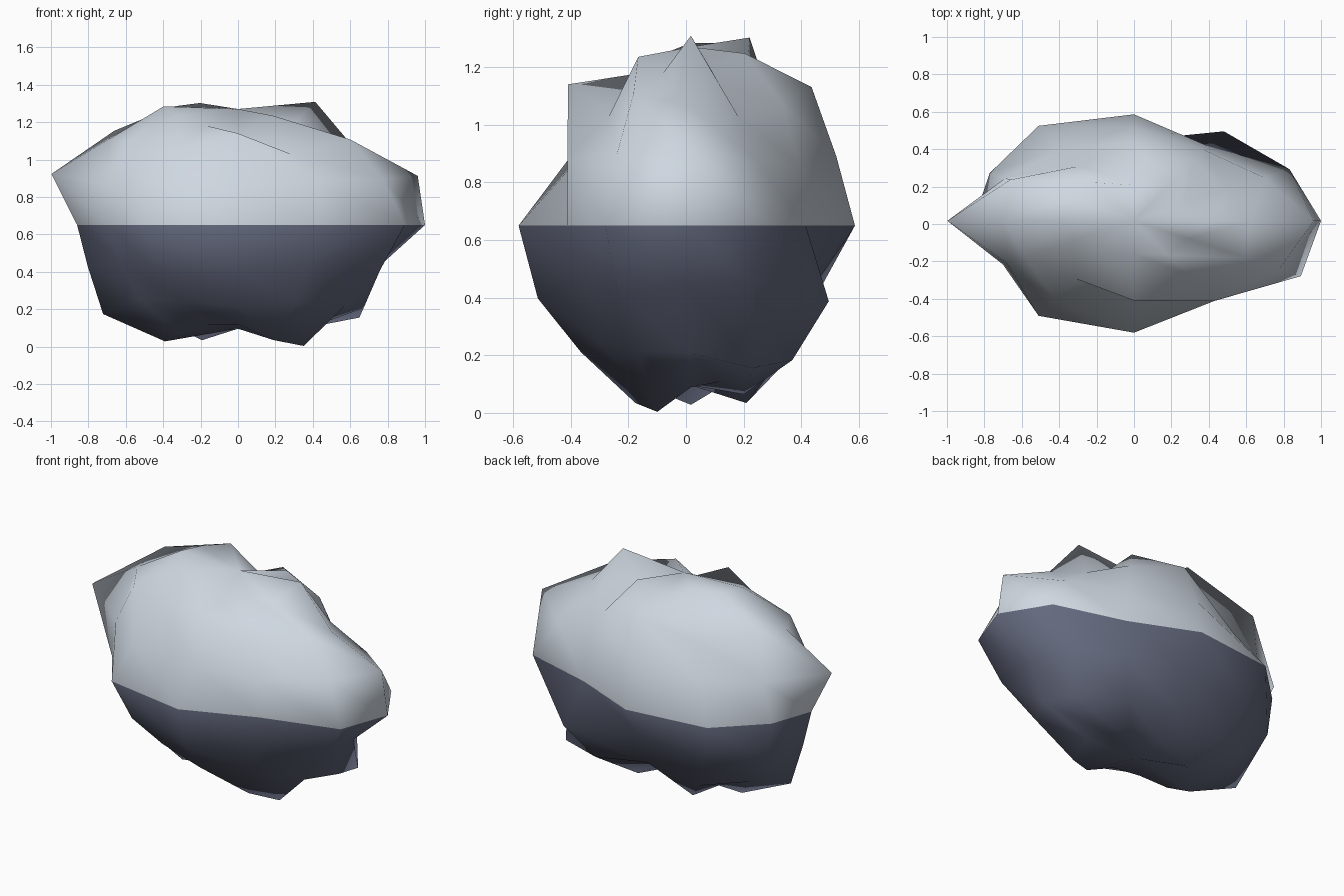
import bpy
import bmesh
import math

cube = bpy.data.objects.get("Cube")
if cube:
    bpy.data.objects.remove(cube, do_unlink=True)

SEGMENTS, RINGS = 12, 8
HALF_SIZE = (1.0, 0.575, 0.66)
CENTRE = (0.0, 0.017, 0.65)

# Bumpiness of the stone in percent of the ellipsoid radius,
# one row per ring from bottom to top, going round from +x towards +y
BUMPS = [
    [84] * SEGMENTS,
    [92, 89, 96, 79, 101, 92, 102, 95, 87, 87, 101, 106],
    [95, 106, 100, 87, 98, 93, 102, 85, 87, 94, 88, 93],
    [83, 80, 104, 81, 95, 93, 87, 78, 93, 100, 83, 95],
    [100, 96, 80, 99, 102, 89, 86, 81, 102, 104, 86, 103],
    [104, 87, 82, 95, 84, 86, 108, 85, 92, 79, 93, 97],
    [88, 81, 90, 103, 83, 108, 98, 95, 88, 105, 81, 98],
    [108, 83, 98, 87, 107, 104, 104, 97, 87, 80, 96, 87],
    [94] * SEGMENTS,
]


def make_material(name, colour):
    mat = bpy.data.materials.new(name)
    mat.use_nodes = True
    mat.diffuse_color = (*colour, 1)
    shader = next(n for n in mat.node_tree.nodes if n.type == "BSDF_PRINCIPLED")
    shader.inputs["Base Color"].default_value = (*colour, 1)
    shader.inputs["Roughness"].default_value = 0.9
    return mat


pale_stone = make_material("pale_grey_stone", (0.62, 0.68, 0.75))
dark_stone = make_material("dark_slate_stone", (0.125, 0.14, 0.205))

# Boulder: a coarse sphere, pushed in and out at each vertex
bm = bmesh.new()
bmesh.ops.create_uvsphere(bm, u_segments=SEGMENTS, v_segments=RINGS, radius=1)
for vert in bm.verts:
    latitude = math.asin(max(-1, min(1, vert.co.z)))
    ring = round((latitude / math.pi + 0.5) * RINGS)
    turn = math.atan2(vert.co.y, vert.co.x) / math.tau
    bump = BUMPS[ring][round(turn * SEGMENTS) % SEGMENTS] / 100
    vert.co = [c + v * s * bump for c, v, s in zip(CENTRE, vert.co, HALF_SIZE)]

# Pale upper half, dark lower half
for face in bm.faces:
    face.smooth = True
    middle = sum(v.co.z for v in face.verts) / len(face.verts)
    face.material_index = 0 if middle > CENTRE[2] else 1

mesh = bpy.data.meshes.new("boulder")
bm.to_mesh(mesh)
bm.free()
mesh.materials.append(pale_stone)
mesh.materials.append(dark_stone)
boulder = bpy.data.objects.new("boulder", mesh)
bpy.context.collection.objects.link(boulder)
